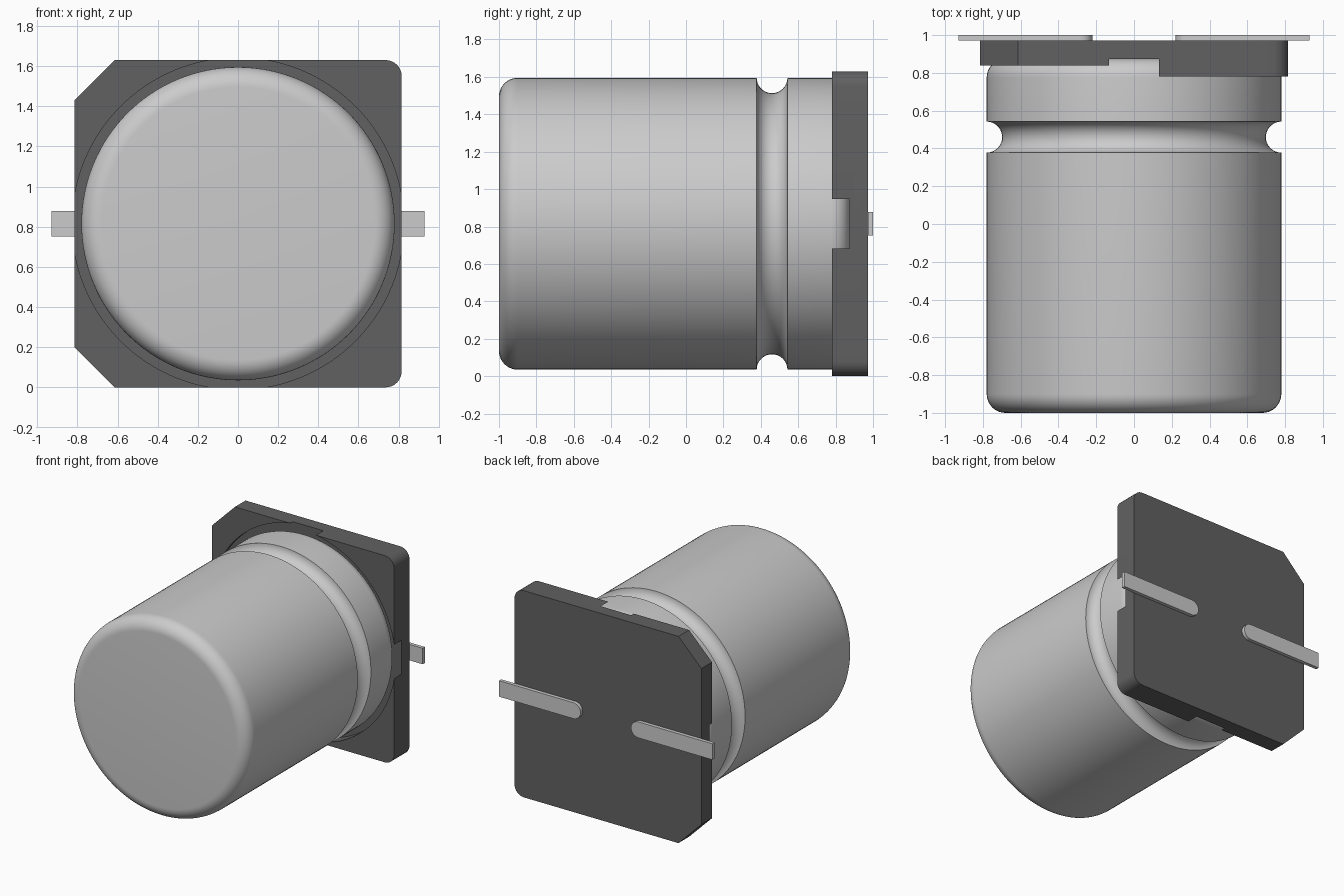
import bpy, bmesh
from math import sin, cos, pi, radians
from mathutils import Matrix, Vector

if "Cube" in bpy.data.objects:
    bpy.data.objects.remove(bpy.data.objects["Cube"])

CZ = 0.815    # height of the can axis
HALF = 0.815  # half width of the base


def arc(cx, cy, r, a0, a1, n):
    return [(cx + r * cos(radians(a0 + (a1 - a0) * i / n)),
             cy + r * sin(radians(a0 + (a1 - a0) * i / n))) for i in range(n + 1)]


def finish(bm, name):
    bmesh.ops.remove_doubles(bm, verts=bm.verts, dist=1e-5)
    bmesh.ops.recalc_face_normals(bm, faces=bm.faces)
    me = bpy.data.meshes.new(name)
    bm.to_mesh(me)
    bm.free()
    ob = bpy.data.objects.new(name, me)
    bpy.context.collection.objects.link(ob)
    return ob


def smooth(ob):
    bpy.ops.object.select_all(action='DESELECT')
    ob.select_set(True)
    bpy.context.view_layer.objects.active = ob
    bpy.ops.object.shade_smooth_by_angle(angle=radians(30))


def prism(name, outline, y0, y1):
    """Extrude an (x, z) outline along y."""
    bm = bmesh.new()
    face = bm.faces.new([bm.verts.new((x, y0, z)) for x, z in outline])
    ext = bmesh.ops.extrude_face_region(bm, geom=[face])
    bmesh.ops.translate(bm, vec=(0, y1 - y0, 0),
                        verts=[g for g in ext['geom'] if isinstance(g, bmesh.types.BMVert)])
    return finish(bm, name)


def lathe(name, profile, steps=128):
    """Revolve a (y, radius) profile about the can axis."""
    bm = bmesh.new()
    rings = []
    for i in range(steps):
        a = 2 * pi * i / steps
        rings.append([bm.verts.new((r * cos(a), y, CZ + r * sin(a))) for y, r in profile])
    for i in range(steps):
        a, b = rings[i], rings[(i + 1) % steps]
        for j in range(len(profile) - 1):
            bm.faces.new((a[j], a[j + 1], b[j + 1], b[j]))
    bm.faces.new([r[0] for r in rings])
    bm.faces.new([r[-1] for r in rings])
    return finish(bm, name)


# Can: rounded ends and a half-round crimp groove
R, F = 0.78, 0.1
profile = (arc(-1 + F, R - F, F, 180, 90, 10)
           + arc(0.46, R, 0.082, 180, 360, 20)
           + arc(0.875 - F, R - F, F, 90, 0, 10))
smooth(lathe("can", profile))

# Base: two chamfered corners at -x, two rounded corners at +x
c, f = 0.2, 0.08
outline = ([(-HALF, 2 * HALF - c), (-HALF, c), (-HALF + c, 0)]
           + arc(HALF - f, f, f, -90, 0, 8)
           + arc(HALF - f, 2 * HALF - f, f, 0, 90, 8)
           + [(-HALF + c, 2 * HALF)])
base = prism("base", outline, 0.78, 0.972)

# Cutters: lower step on the chamfered half, round seat for the can
step = prism("step_cutter", [(-1, -0.2), (0, -0.2), (0, 1.9), (-1, 1.9)], 0.7, 0.84)
seat = lathe("seat_cutter", [(0.6, 0.826), (0.873, 0.826)])
bpy.context.view_layer.objects.active = base
for cutter in (step, seat):
    mod = base.modifiers.new("cut", 'BOOLEAN')
    mod.operation, mod.solver, mod.object = 'DIFFERENCE', 'EXACT', cutter
    bpy.ops.object.modifier_apply(modifier=mod.name)
    bpy.data.objects.remove(cutter)
smooth(base)
dark = bpy.data.materials.new("dark_plastic")
dark.diffuse_color = (0.12, 0.12, 0.12, 1)
dark.use_nodes = True
dark.node_tree.nodes["Principled BSDF"].inputs["Base Color"].default_value = dark.diffuse_color
base.data.materials.append(dark)

# Terminals: flat strips with a rounded inner end
w = 0.063
for side, label in ((-1, "left"), (1, "right")):
    strip = [(0.93, CZ + w)] + arc(0.22 + w, CZ, w, 90, 270, 12) + [(0.93, CZ - w)]
    smooth(prism(label + "_terminal", [(side * x, z) for x, z in strip], 0.972, 1.0))
